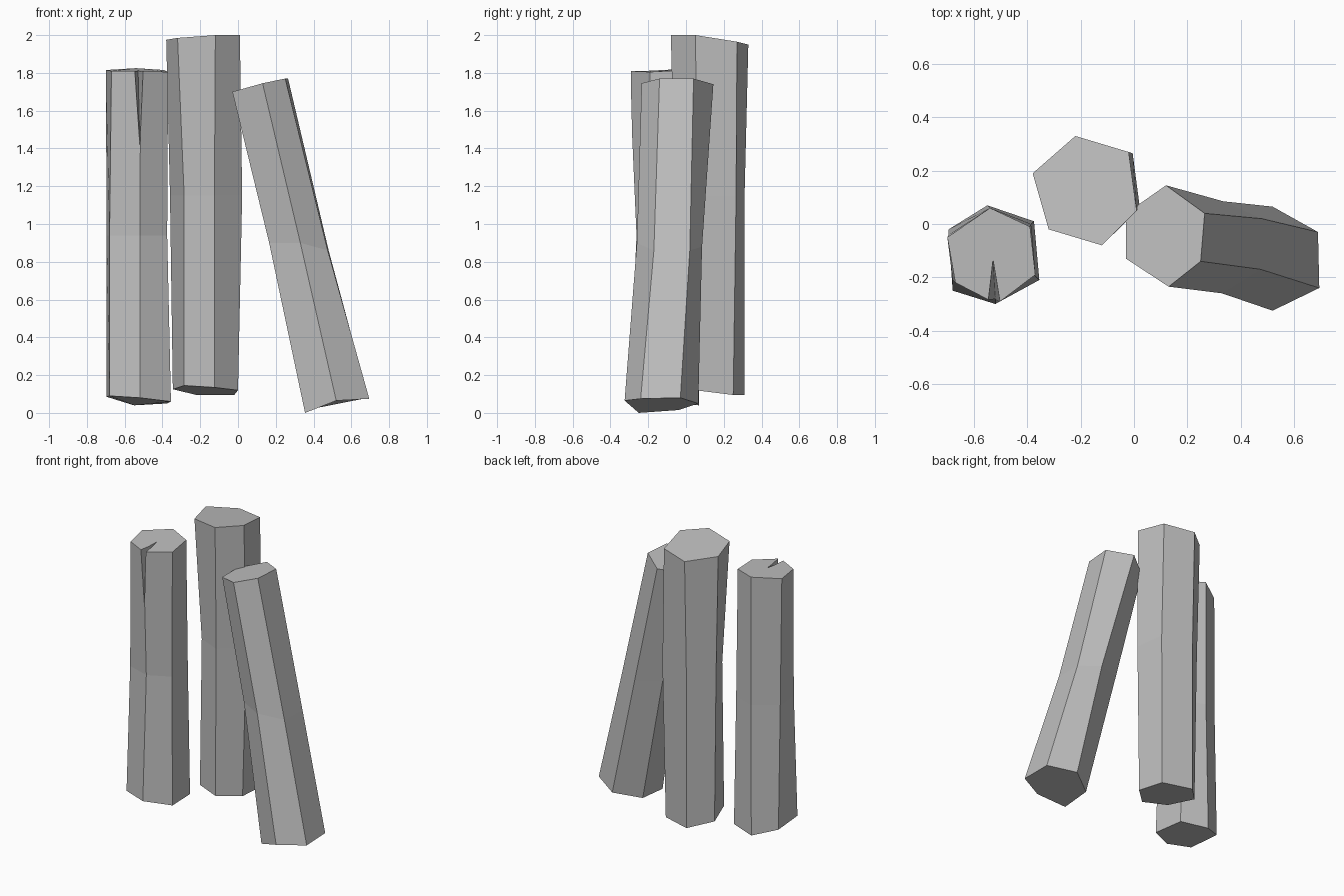
import bpy
import bmesh

if "Cube" in bpy.data.objects:
    bpy.data.objects.remove(bpy.data.objects["Cube"], do_unlink=True)

stone = bpy.data.materials.new("pale_grey")
stone.use_nodes = True
stone.diffuse_color = (0.52, 0.52, 0.52, 1)
stone.node_tree.nodes["Principled BSDF"].inputs["Base Color"].default_value = (0.52, 0.52, 0.52, 1)


def finish(name, bm):
    bmesh.ops.recalc_face_normals(bm, faces=bm.faces)
    mesh = bpy.data.meshes.new(name)
    bm.to_mesh(mesh)
    bm.free()
    mesh.materials.append(stone)
    obj = bpy.data.objects.new(name, mesh)
    bpy.context.collection.objects.link(obj)
    return obj


def column(name, *rings):
    """Loft a capped prism through cross-sections listed bottom to top."""
    bm = bmesh.new()
    loops = [[bm.verts.new(p) for p in ring] for ring in rings]
    for low, high in zip(loops, loops[1:]):
        for i in range(len(low)):
            j = (i + 1) % len(low)
            bm.faces.new((low[i], low[j], high[j], high[i]))
    bm.faces.new(loops[0][::-1])
    bm.faces.new(loops[-1])
    return finish(name, bm)


# Rings run clockwise from the left-hand corner as seen from above
notched = column(
    "notched_column",
    [(-.695, -.02, .085), (-.55, .07, .04), (-.375, .01, .05),
     (-.355, -.21, .06), (-.52, -.30, .08), (-.68, -.25, .09)],
    [(-.695, -.04, .94), (-.54, .06, .94), (-.385, 0, .94),
     (-.375, -.19, .94), (-.52, -.262, .94), (-.68, -.21, .94)],
    [(-.70, -.05, 1.815), (-.54, .06, 1.825), (-.39, -.01, 1.815),
     (-.37, -.19, 1.805), (-.515, -.30, 1.81), (-.67, -.22, 1.81)])

column(
    "tall_column",
    [(-.345, .18, .125), (-.22, .31, .095), (-.02, .25, .095),
     (0, .05, .12), (-.125, -.07, .135), (-.285, -.01, .145)],
    [(-.36, .185, 1.15), (-.22, .31, 1.15), (-.005, .265, 1.15),
     (.022, .06, 1.15), (-.125, -.06, 1.15), (-.285, .01, 1.15)],
    [(-.38, .19, 1.975), (-.22, .33, 1.95), (-.02, .27, 1.965),
     (.01, .05, 2), (-.12, -.08, 2), (-.32, -.02, 1.985)])

column(
    "leaning_column",
    [(.36, -.04, .015), (.52, .065, .05), (.69, -.03, .08),
     (.695, -.24, .075), (.52, -.325, .065), (.355, -.25, 0)],
    [(.165, .02, .9), (.335, .085, .88), (.48, .02, .86),
     (.475, -.17, .86), (.33, -.26, .9), (.165, -.17, .9)],
    [(-.03, .04, 1.70), (.12, .145, 1.74), (.265, .04, 1.77),
     (.25, -.14, 1.77), (.13, -.235, 1.745), (-.03, -.13, 1.70)])

# Wedge that splits the front edge of the notched column
bm = bmesh.new()
tip = bm.verts.new((-.518, -.31, 1.34))
rim = [bm.verts.new(p) for p in
       [(-.53, -.115, 1.86), (-.555, -.33, 1.86), (-.494, -.33, 1.86)]]
bm.faces.new(rim)
for i in range(3):
    bm.faces.new((tip, rim[i], rim[(i + 1) % 3]))
cutter = finish("notch_cutter", bm)
cutter.hide_render = True
cutter.display_type = 'WIRE'
cutter.hide_set(True)

cut = notched.modifiers.new("notch", 'BOOLEAN')
cut.operation = 'DIFFERENCE'
cut.object = cutter
cut.solver = 'EXACT'
